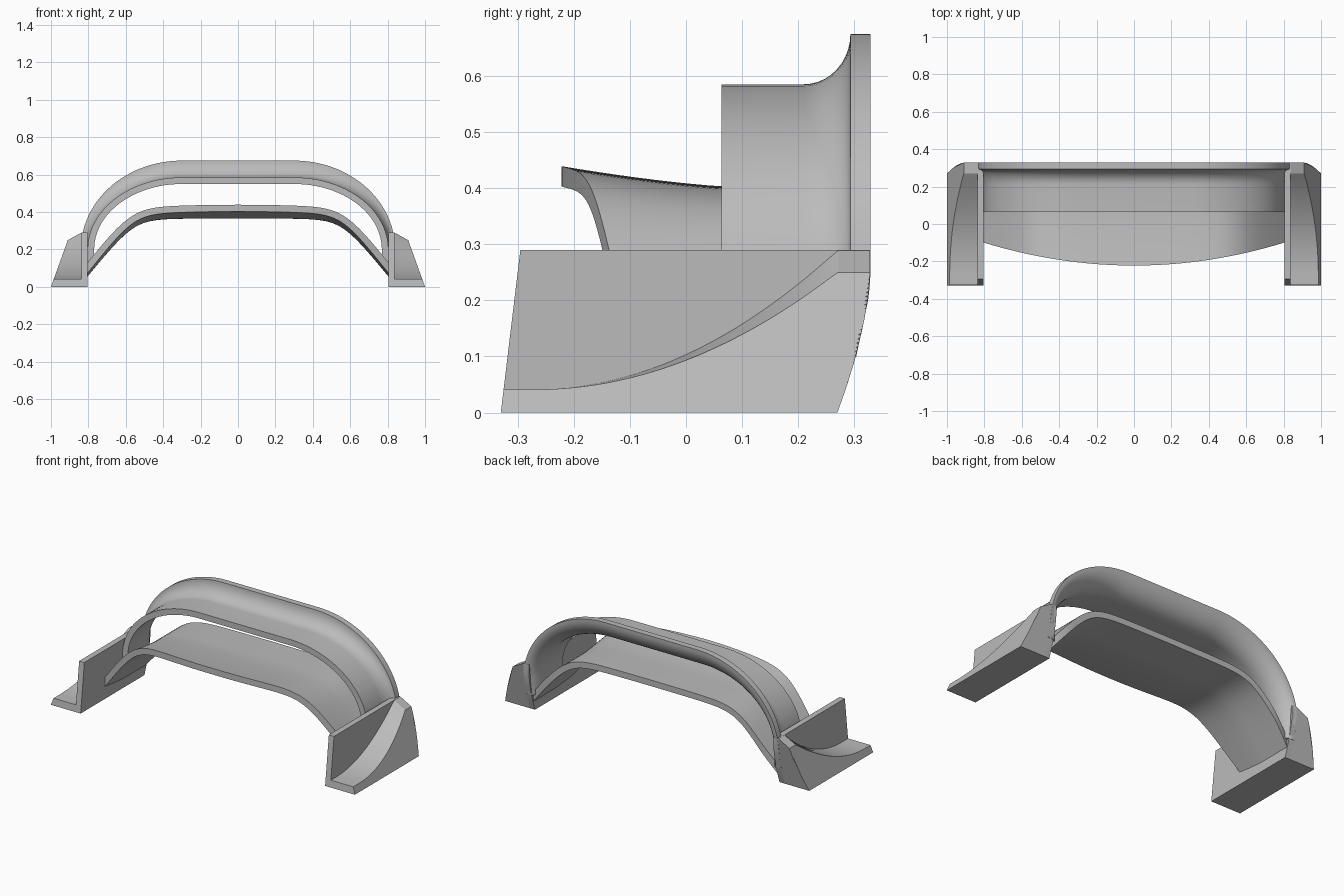
import bpy, bmesh, math

cube = bpy.data.objects.get("Cube")
if cube:
    bpy.data.objects.remove(cube, do_unlink=True)

grey = bpy.data.materials.new("plain grey")
grey.use_nodes = True
grey.diffuse_color = (0.5, 0.5, 0.5, 1)
grey.node_tree.nodes["Principled BSDF"].inputs["Base Color"].default_value = (0.5, 0.5, 0.5, 1)


def loft(name, rings, angle=30):
    """Skin a row of closed rings, cap both ends, smooth the soft edges."""
    bm = bmesh.new()
    rows = [[bm.verts.new(p) for p in ring] for ring in rings]
    n = len(rows[0])
    for a, b in zip(rows, rows[1:]):
        for i in range(n):
            j = (i + 1) % n
            bm.faces.new((a[i], a[j], b[j], b[i]))
    bm.faces.new(rows[0])
    bm.faces.new(rows[-1])
    bmesh.ops.remove_doubles(bm, verts=bm.verts, dist=0.0002)
    bmesh.ops.recalc_face_normals(bm, faces=bm.faces)
    mesh = bpy.data.meshes.new(name)
    bm.to_mesh(mesh)
    bm.free()
    mesh.materials.append(grey)
    obj = bpy.data.objects.new(name, mesh)
    bpy.context.collection.objects.link(obj)
    bpy.ops.object.select_all(action="DESELECT")
    obj.select_set(True)
    bpy.context.view_layer.objects.active = obj
    bpy.ops.object.shade_smooth_by_angle(angle=math.radians(angle))
    return obj


# Sloping front and bowed back of the end brackets
def front(z):
    return -0.33 + 0.12 * z


def back(z):
    return 0.27 + 0.058 * (1 - max(0, 1 - z / 0.25) ** 1.6)


# End brackets: an upright plate with a concave ramp outside it
def ramp_height(y, top):
    s = min(max((y + 0.27) / 0.54, 0), 1)
    return 0.041 + (top - 0.041) * s * s


def ramp_point(t, top, k):
    z = 0.1
    for _ in range(8):
        z = ramp_height(front(z) + t * (back(z) - front(z)), top)
    z *= k
    return front(z) + t * (back(z) - front(z)), z


levels = [i / 6 for i in range(7)]
for side, label in ((1, "left"), (-1, "right")):
    heights = [0.25 * k for k in levels] + [0.29]
    profile = [(front(z), z) for z in heights] + [(back(z), z) for z in reversed(heights)]
    loft(label + "_plate", [[(side * x, y, z) for y, z in profile] for x in (0.804, 0.838)])
    rings = []
    for i in range(34):
        t = i / 33
        inner = [ramp_point(t, 0.29, k) for k in levels]
        outer = [ramp_point(t, 0.25, k) for k in reversed(levels)]
        rings.append([(side * 0.836, y, z) for y, z in inner]
                     + [(side * (1 - 0.36 * z), y, z) for y, z in outer])
    loft(label + "_ramp", rings)


# Hoop: arched sheet flaring to a raised rim at the back
def arch(flare, inset):
    a = 0.504 + 0.036 * flare - inset
    b = 0.385 + 0.09 * flare - inset
    half = [(0.3 + a, 0.1)]
    for i in range(25):
        u = math.pi / 2 * i / 24
        half.append((0.3 + a * math.cos(u), 0.2 + b * math.sin(u)))
    return half + [(-x, z) for x, z in reversed(half)]


turns = [math.pi / 2 * i / 10 for i in range(11)]
thick = 0.035
section = [(0.063, 0, 0)]
section += [(0.21 + 0.083 * math.sin(u), 1 - math.cos(u), 0) for u in turns]
section += [(0.21 + 0.12 * math.sin(u), 1 - math.cos(u), thick * math.cos(u)) for u in reversed(turns)]
section += [(0.063, 0, thick)]
strips = [[(x, min(y, back(z) + 0.001), z) for x, z in arch(f, t)] for y, f, t in section]
loft("hoop", list(zip(*strips)), 35)


# Lip: bent blade bridging the brackets, curling up at the bowed front edge
def blade_height(x):
    x = abs(x)
    bend = 0.06
    drop = 1.22 * bend * math.log(1 + math.exp((x - 0.57) / bend))
    return 0.402 - drop - 0.004 * x


def lip_ring(x):
    y0 = -0.222 + 0.19 * x * x
    z0 = blade_height(x)
    slope = (blade_height(abs(x) + 0.01) - z0) / 0.01
    depth = 0.036 * math.sqrt(1 + slope * slope)
    ys = [y0 + (back(z0) - 0.02 - y0) * i / 16 for i in range(17)]
    top = [(x, y, z0 + 0.037 * (max(0, 0.09 - y) / 0.312) ** 1.4) for y in ys]
    return top + [(x, y, z - depth) for x, y, z in reversed(top)]


loft("lip", [lip_ring(0.81 * i / 40) for i in range(-40, 41)], 35)
